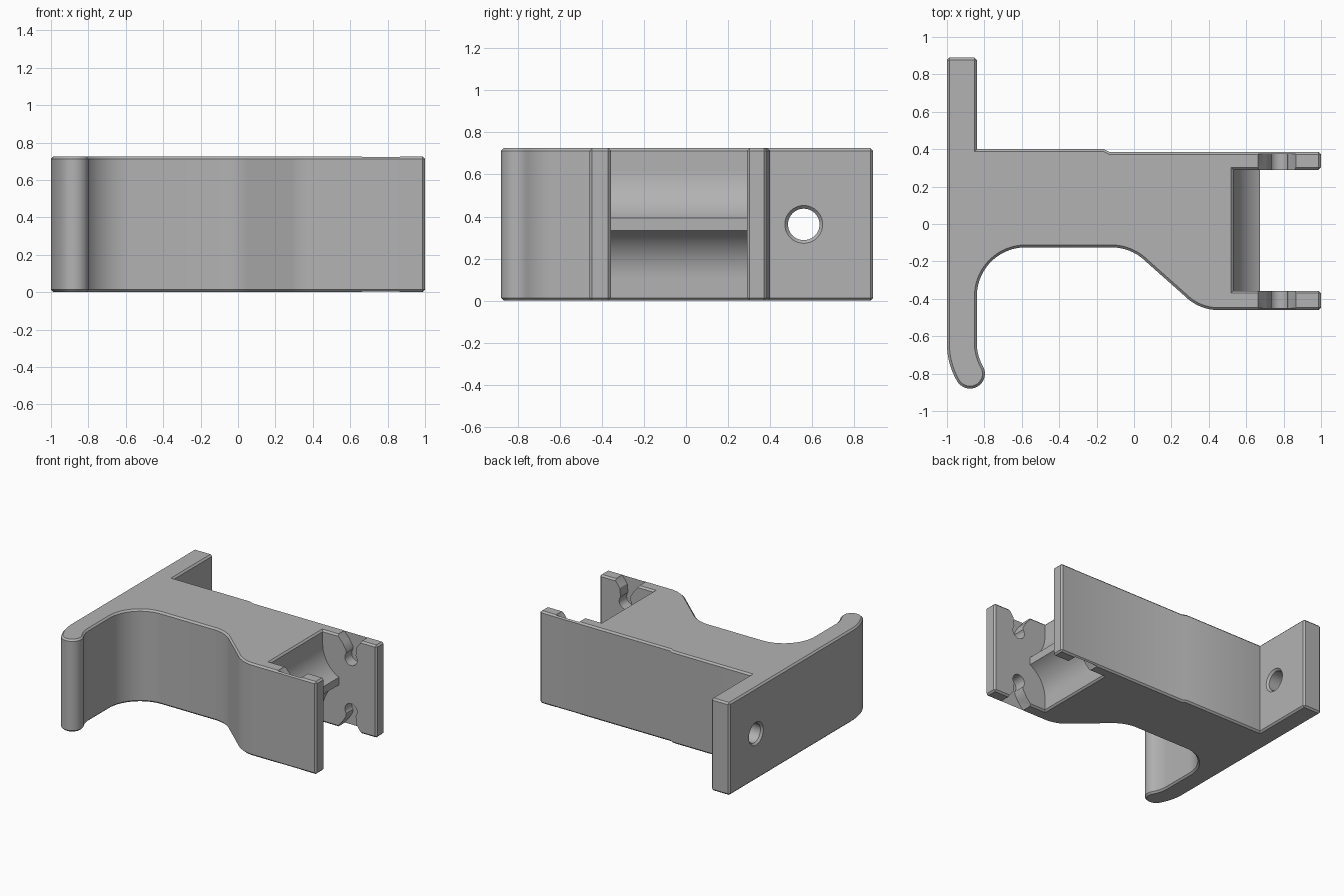
import bpy, bmesh
from math import sin, cos, radians, pi
from mathutils import Matrix

if "Cube" in bpy.data.objects:
    bpy.data.objects.remove(bpy.data.objects["Cube"], do_unlink=True)

H = 0.725          # height of the bracket
MID = H / 2
CH = 0.013         # edge chamfer

grey = bpy.data.materials.new("plain grey")
grey.use_nodes = True
colour = (0.45, 0.45, 0.45, 1)
grey.diffuse_color = colour
grey.node_tree.nodes["Principled BSDF"].inputs["Base Color"].default_value = colour


def arc(cx, cy, r, a, b, n=14):
    """Points on an arc from angle a to b in degrees."""
    steps = [radians(a + (b - a) * i / n) for i in range(n + 1)]
    return [(cx + r * cos(t), cy + r * sin(t)) for t in steps]


def to_object(bm, name):
    bmesh.ops.recalc_face_normals(bm, faces=bm.faces)
    mesh = bpy.data.meshes.new(name)
    bm.to_mesh(mesh)
    bm.free()
    mesh.materials.append(grey)
    obj = bpy.data.objects.new(name, mesh)
    bpy.context.collection.objects.link(obj)
    return obj


def prism(points, axis, lo, hi):
    """Extrude a closed profile along z (xy profile) or y (xz profile)."""
    bm = bmesh.new()
    place = (lambda p: (p[0], p[1], lo)) if axis == "z" else (lambda p: (p[0], lo, p[1]))
    face = bm.faces.new([bm.verts.new(place(p)) for p in points])
    out = bmesh.ops.extrude_face_region(bm, geom=[face])
    verts = [g for g in out["geom"] if isinstance(g, bmesh.types.BMVert)]
    shift = (0, 0, hi - lo) if axis == "z" else (0, hi - lo, 0)
    bmesh.ops.translate(bm, verts=verts, vec=shift)
    bmesh.ops.recalc_face_normals(bm, faces=bm.faces)
    return bm


def cut(obj, cutter):
    """Subtract the cutter, then discard it."""
    mod = obj.modifiers.new("cut", "BOOLEAN")
    mod.operation, mod.solver, mod.object = "DIFFERENCE", "EXACT", cutter
    bpy.context.view_layer.update()
    graph = bpy.context.evaluated_depsgraph_get()
    mesh = bpy.data.meshes.new_from_object(obj.evaluated_get(graph))
    obj.modifiers.clear()
    obj.data = mesh
    bpy.data.objects.remove(cutter, do_unlink=True)


def smooth(obj):
    bpy.ops.object.select_all(action="DESELECT")
    obj.select_set(True)
    bpy.context.view_layer.objects.active = obj
    bpy.ops.object.shade_smooth_by_angle(angle=radians(30))


# Bracket body: back tab, stepped rear wall, forked arms, curved front, hook
FRONT_IN, BACK_IN, WALL = -0.357, 0.29, 0.532
outline = [(-1, 0.89), (-0.84, 0.89), (-0.84, 0.40), (-0.16, 0.40), (-0.13, 0.385),
           (1, 0.385), (1, BACK_IN), (WALL, BACK_IN), (WALL, FRONT_IN),
           (1, FRONT_IN), (1, -0.46)]
outline += arc(0.45, -0.21, 0.25, 270, 225)
outline += arc(-0.12, -0.385, 0.26, 45, 90)
outline += arc(-0.58, -0.385, 0.26, 90, 180, 24)
outline += arc(-0.60, -0.64, 0.24, 180, 210, 8)
outline += arc(-0.877, -0.80, 0.08, 30, -150, 20)[1:-1]
outline += arc(-0.60, -0.64, 0.40, 210, 180, 8)
bm = prism(outline, "z", 0, H)
sharp = [e for e in bm.edges if e.calc_face_angle_signed() > 0.7]
bmesh.ops.bevel(bm, geom=sharp, offset=CH, segments=1, affect="EDGES", profile=0.5)
body = to_object(bm, "bracket_body")

# Chamfered screw hole through the back tab, axis along x
bm = bmesh.new()
ring = [(-1.01, 0), (-1.01, 0.10), (-0.985, 0.075), (-0.855, 0.075), (-0.83, 0.10), (-0.83, 0)]
verts = [bm.verts.new((x, 0, r)) for x, r in ring]
edges = [bm.edges.new(pair) for pair in zip(verts, verts[1:])]
bmesh.ops.spin(bm, geom=verts + edges, cent=(0, 0, 0), axis=(1, 0, 0),
               angle=2 * pi, steps=40, use_duplicate=False)
bmesh.ops.remove_doubles(bm, verts=bm.verts, dist=0.0001)
bmesh.ops.translate(bm, verts=bm.verts, vec=(0, 0.56, MID))
cut(body, to_object(bm, "hole_cutter"))

# Snap-in notches at top and bottom of both arms, leaving a thin outer skin
notch = [(0.655, H + 0.02), (0.665, H - 0.01), (0.705, 0.67), (0.735, 0.62)]
notch += arc(0.777, 0.565, 0.053, 140, 400, 20)
notch += [(0.82, 0.62), (0.825, 0.665), (0.862, H - 0.01), (0.872, H + 0.02)]
for lo, hi in ((-0.45, FRONT_IN + 0.02), (BACK_IN - 0.02, 0.375)):
    for flip in (False, True):
        pts = [(x, H - z if flip else z) for x, z in notch]
        cut(body, to_object(prism(pts, "y", lo, hi), "notch_cutter"))
smooth(body)

# Double scooped wall between the arms, meeting in a narrow ridge
upper = [(x, z) for x, z in arc(0.782, 0.617, 0.25, 180, 244, 20)]
rib = [(WALL - 0.02, 0.617)] + upper
rib += [(x, H - z) for x, z in reversed(rib)]
ridge = to_object(prism(rib, "y", FRONT_IN - 0.003, BACK_IN + 0.003), "scooped_ridge")
smooth(ridge)
